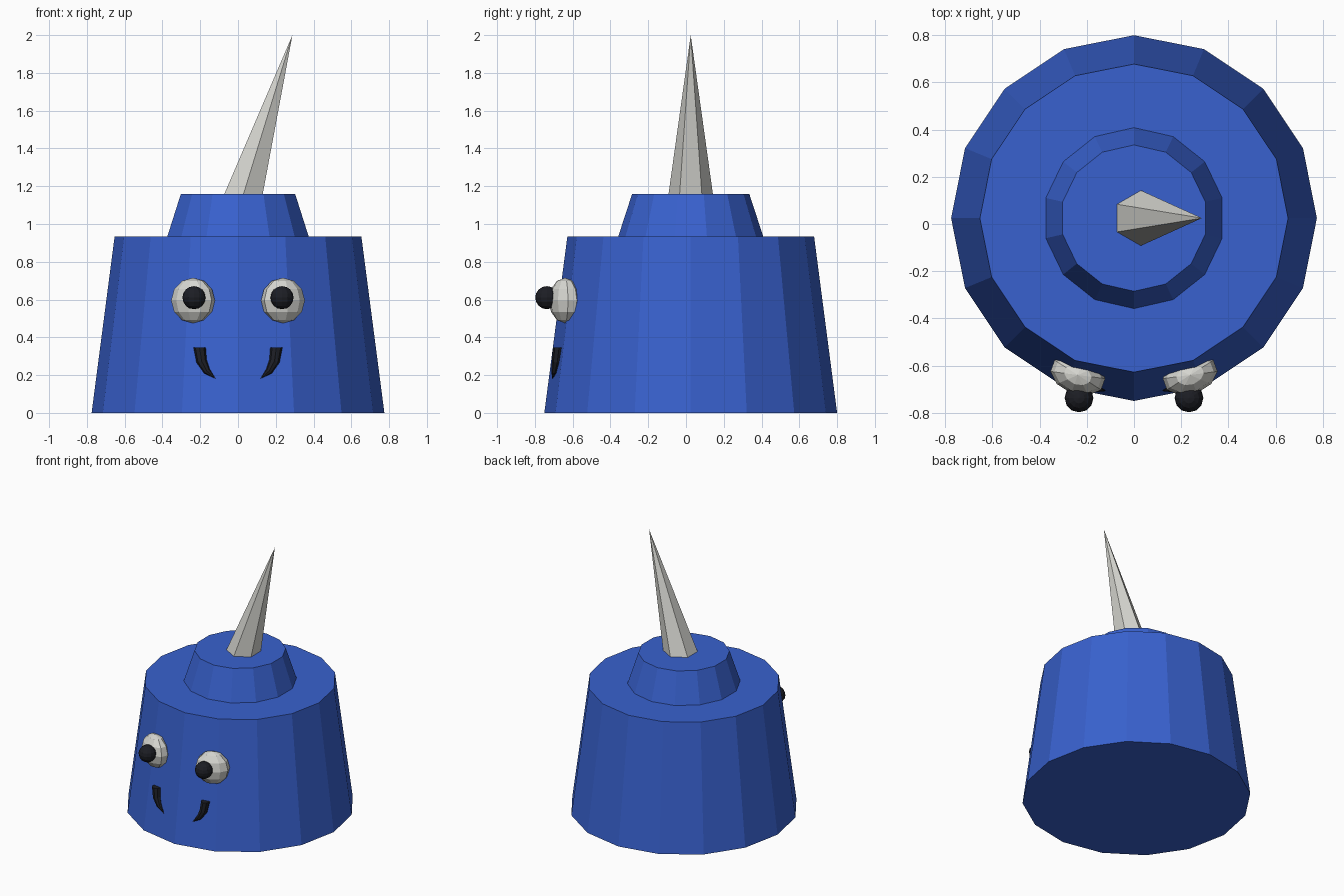
import bpy, bmesh, math
from mathutils import Vector, Matrix

if "Cube" in bpy.data.objects:
    bpy.data.objects.remove(bpy.data.objects["Cube"])


def material(name, rgb):
    m = bpy.data.materials.new(name)
    m.diffuse_color = (*rgb, 1)
    m.use_nodes = True
    m.node_tree.nodes["Principled BSDF"].inputs["Base Color"].default_value = m.diffuse_color
    return m


BLUE = material("blue", (0.04, 0.12, 0.62))
BONE = material("pale grey", (0.68, 0.68, 0.64))
BLACK = material("black", (0.012, 0.013, 0.018))
CY = 0.025  # body axis in y


def finish(name, bm, mat):
    bmesh.ops.recalc_face_normals(bm, faces=bm.faces)
    me = bpy.data.meshes.new(name)
    bm.to_mesh(me)
    bm.free()
    me.materials.append(mat)
    ob = bpy.data.objects.new(name, me)
    bpy.context.collection.objects.link(ob)
    return ob


def loft(name, sides, rings, mat):
    """Rings of (centre, radius, tilt about y); radius 0 makes a point."""
    bm = bmesh.new()
    loops = []
    for c, r, tilt in rings:
        rot = Matrix.Rotation(tilt, 3, 'Y')
        if r == 0:
            loops.append([bm.verts.new(c)] * sides)
            continue
        angles = [math.pi / 2 + math.tau * i / sides for i in range(sides)]
        loops.append([bm.verts.new(Vector(c) + rot @ Vector((r * math.cos(a), r * math.sin(a), 0)))
                      for a in angles])
    for lo, hi in zip(loops, loops[1:]):
        for i in range(sides):
            j = (i + 1) % sides
            quad = [lo[i], lo[j], hi[j], hi[i]]
            bm.faces.new(list(dict.fromkeys(quad)))
    for end, ring in ((loops[0], rings[0]), (loops[-1], rings[-1])):
        if ring[1]:
            bm.faces.new(end)
    return finish(name, bm, mat)


def ball(name, centre, radii, turn, segs, rings, mat):
    bm = bmesh.new()
    bmesh.ops.create_uvsphere(bm, u_segments=segs, v_segments=rings, radius=1)
    bm.transform(Matrix.Translation(centre) @ Matrix.Rotation(turn, 4, 'Z')
                 @ Matrix.Diagonal((*radii, 1)))
    return finish(name, bm, mat)


# Body, collar and leaning spike
loft("body", 16, [((0, CY, 0), 0.775, 0), ((0, CY, 0.935), 0.653, 0)], BLUE)
loft("collar", 14, [((0, CY, 0.93), 0.385, 0), ((0, CY, 1.16), 0.31, 0)], BLUE)
loft("spike", 6, [((0.028, CY, 1.155), 0.118, 0), ((0.288, CY, 2.0), 0, 0)], BONE)

# Face, mirrored left and right
for side, s in (("left", -1), ("right", 1)):
    ball(side + "_eye", (s * 0.238, -0.64, 0.595), (0.12, 0.082, 0.12),
         s * math.radians(20), 10, 6, BONE)
    ball(side + "_pupil", (s * 0.233, -0.737, 0.61), (0.061, 0.061, 0.061),
         0, 12, 8, BLACK)
    # Curved tusk tapering down to a point
    loft(side + "_tusk", 8, [((s * 0.203, -0.672, 0.345), 0.032, 0),
                             ((s * 0.193, -0.682, 0.275), 0.028, s * 0.3),
                             ((s * 0.165, -0.694, 0.222), 0.019, s * 0.7),
                             ((s * 0.118, -0.708, 0.18), 0, 0)], BLACK)
